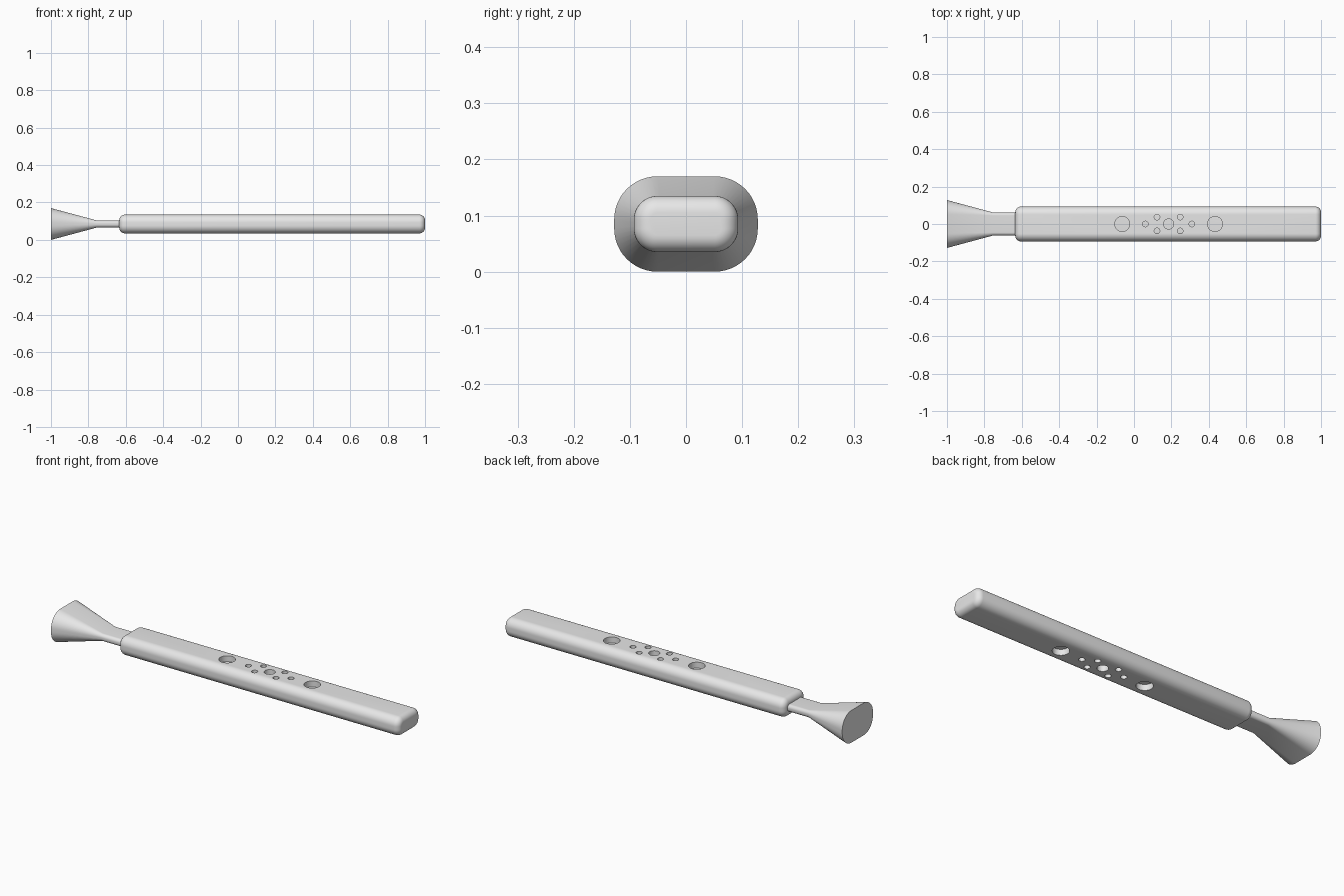
import bpy, bmesh
from math import sin, cos, pi, radians
from mathutils import Matrix

if "Cube" in bpy.data.objects:
    bpy.data.objects.remove(bpy.data.objects["Cube"])

MID_Z = 0.085
grey = bpy.data.materials.new("plain grey")
grey.use_nodes = True
grey.diffuse_color = (0.8, 0.8, 0.8, 1)
grey.node_tree.nodes["Principled BSDF"].inputs["Base Color"].default_value = (0.8, 0.8, 0.8, 1)


def make_object(name, bm):
    bmesh.ops.recalc_face_normals(bm, faces=bm.faces)
    mesh = bpy.data.meshes.new(name)
    bm.to_mesh(mesh)
    bm.free()
    mesh.materials.append(grey)
    obj = bpy.data.objects.new(name, mesh)
    bpy.context.collection.objects.link(obj)
    return obj


def loft(name, sections, steps=12):
    """Skin rounded rectangles given as (x, half width, half height, corner radius)."""
    bm = bmesh.new()
    rings = []
    for x, w, h, r in sections:
        ring = []
        for corner, (sy, sz) in enumerate([(1, 1), (-1, 1), (-1, -1), (1, -1)]):
            for i in range(steps + 1):
                a = (corner + i / steps) * pi / 2
                ring.append(bm.verts.new((x, sy * (w - r) + r * cos(a),
                                          MID_Z + sz * (h - r) + r * sin(a))))
        rings.append(ring)
    for a, b in zip(rings, rings[1:]):
        for i in range(len(a)):
            j = (i + 1) % len(a)
            bm.faces.new((a[i], a[j], b[j], b[i]))
    bm.faces.new(rings[0])
    bm.faces.new(rings[-1])
    bmesh.ops.remove_doubles(bm, verts=bm.verts, dist=0.0001)
    return make_object(name, bm)


def smooth(obj):
    bpy.ops.object.select_all(action='DESELECT')
    obj.select_set(True)
    bpy.context.view_layer.objects.active = obj
    bpy.ops.object.shade_smooth_by_angle(angle=radians(30))


# Sleeve: long bar with rounded ends
START, END, ROUND = -0.635, 1.0, 0.03
WIDTH, HEIGHT, CORNER = 0.093, 0.05, 0.042
arc = [i / 8 * pi / 2 for i in range(9)]
insets = [(ROUND * (1 - cos(a)), ROUND * (1 - sin(a))) for a in arc]
sections = [(START + dx, WIDTH - d, HEIGHT - d, CORNER - d) for dx, d in insets]
sections += [(END - dx, WIDTH - d, HEIGHT - d, CORNER - d) for dx, d in reversed(insets)]
sleeve = loft("sleeve", sections)

# Hole pattern: two large, one central and six small around it
CX = 0.185
holes = [(CX - 0.248, 0, 0.04), (CX + 0.248, 0, 0.04), (CX, 0, 0.027)]
for s in (-1, 1):
    holes.append((CX + s * 0.124, 0, 0.015))
    holes += [(CX + s * 0.062, t * 0.037, 0.015) for t in (-1, 1)]
bm = bmesh.new()
for x, y, r in holes:
    bmesh.ops.create_cone(bm, cap_ends=True, segments=48, radius1=r, radius2=r, depth=0.3,
                          matrix=Matrix.Translation((x, y, MID_Z)))
cutter = make_object("hole_cutter", bm)
cutter.hide_render = True

cut = sleeve.modifiers.new("holes", 'BOOLEAN')
cut.operation = 'DIFFERENCE'
cut.solver = 'EXACT'
cut.object = cutter
bpy.context.view_layer.objects.active = sleeve
bpy.ops.object.modifier_apply(modifier=cut.name)
bpy.data.objects.remove(cutter)
smooth(sleeve)

# Core: flat inner rod, bare at the neck and flaring out to the end
core = loft("flared_core", [(-1.0, 0.128, 0.085, 0.077),
                            (-0.755, 0.062, 0.019, 0.017),
                            (0.9, 0.062, 0.019, 0.017)])
smooth(core)
